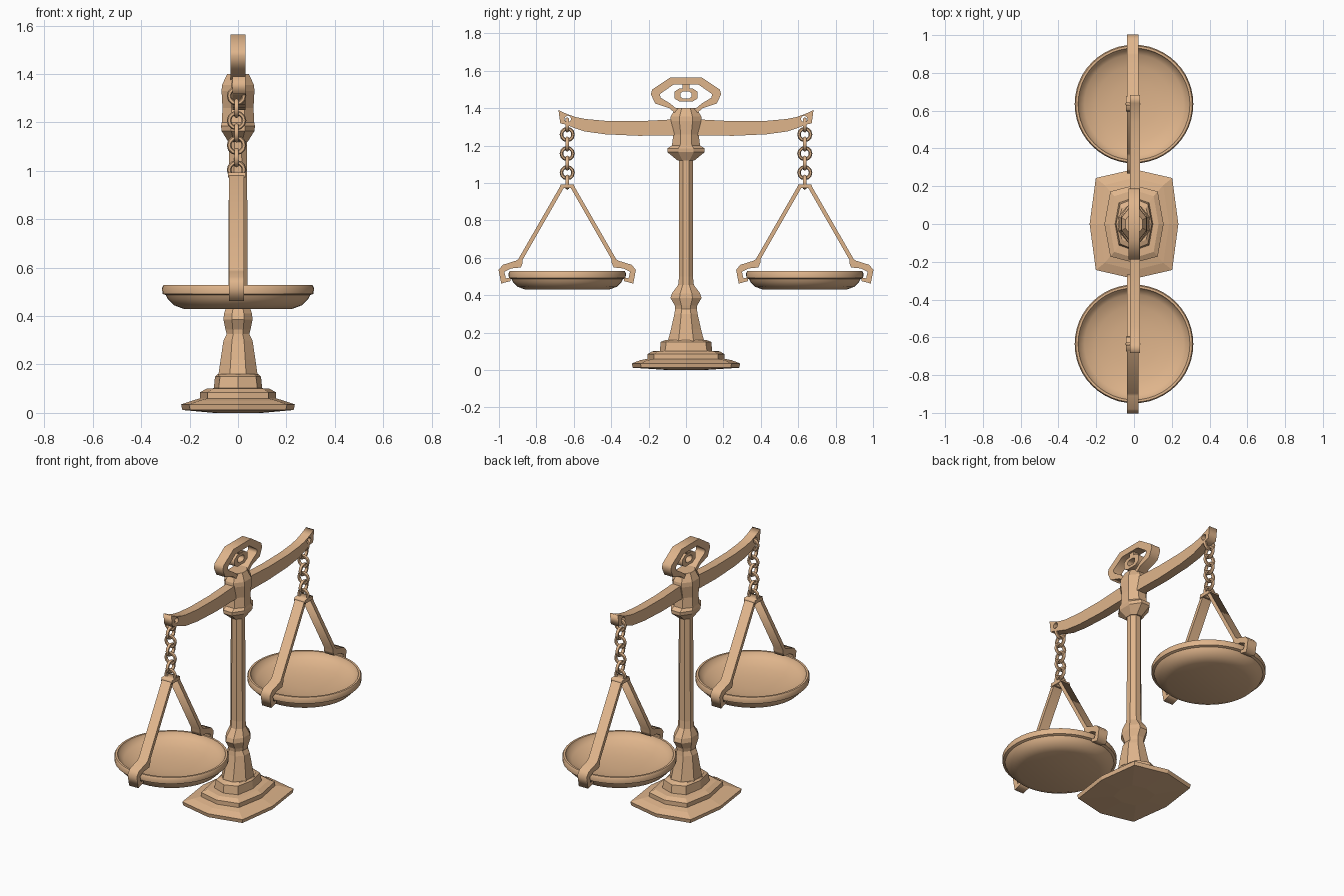
import bpy, bmesh, math
from mathutils import Matrix, Euler

if "Cube" in bpy.data.objects:
    bpy.data.objects.remove(bpy.data.objects["Cube"])

mat = bpy.data.materials.new("bronze")
mat.diffuse_color = (0.74, 0.46, 0.26, 1)
mat.use_nodes = True
mat.node_tree.nodes["Principled BSDF"].inputs["Base Color"].default_value = mat.diffuse_color
TO_YZ = Euler((math.pi / 2, 0, math.pi / 2)).to_matrix().to_4x4()


def add(name, mesh, smooth=None):
    ob = bpy.data.objects.new(name, mesh)
    bpy.context.collection.objects.link(ob)
    mesh.materials.clear()
    mesh.materials.append(mat)
    if smooth:
        bpy.ops.object.select_all(action='DESELECT')
        ob.select_set(True)
        bpy.context.view_layer.objects.active = ob
        bpy.ops.object.shade_smooth_by_angle(angle=math.radians(smooth))
    return ob


def loft(name, rows, ring, smooth=None):
    """Stack closed rings (one per row), capped at both ends."""
    bm = bmesh.new()
    loops = [[bm.verts.new(p) for p in ring(*r)] for r in rows]
    n = len(loops[0])
    for a, b in zip(loops, loops[1:]):
        for i in range(n):
            bm.faces.new((a[i], a[(i + 1) % n], b[(i + 1) % n], b[i]))
    bm.faces.new(loops[0][::-1])
    bm.faces.new(loops[-1])
    bmesh.ops.recalc_face_normals(bm, faces=bm.faces)
    me = bpy.data.meshes.new(name)
    bm.to_mesh(me)
    bm.free()
    return add(name, me, smooth)


def plate(name, outlines, half, x=0.0):
    """Extruded flat shape in the YZ plane; inner outlines become holes."""
    cu = bpy.data.curves.new(name, 'CURVE')
    cu.dimensions, cu.fill_mode, cu.extrude = '2D', 'BOTH', half
    for pts in outlines:
        sp = cu.splines.new('POLY')
        sp.points.add(len(pts) - 1)
        for p, (u, v) in zip(sp.points, pts):
            p.co = (u, v, 0, 1)
        sp.use_cyclic_u = True
    tmp = bpy.data.objects.new(name + "_curve", cu)
    bpy.context.collection.objects.link(tmp)
    dg = bpy.context.evaluated_depsgraph_get()
    me = bpy.data.meshes.new_from_object(tmp.evaluated_get(dg))
    bpy.data.objects.remove(tmp)
    me.transform(Matrix.Translation((x, 0, 0)) @ TO_YZ)
    return add(name, me)


def sym(half):
    """Close a half outline by mirroring it across y = 0."""
    return half + [(-u, v) for u, v in reversed(half) if u > 1e-6]


def cushion(z, a, b, kx, ky):
    """Eight-sided ring with bulging sides."""
    return [(x * a, y * b, z) for x, y in
            ((1, 0), (kx, ky), (0, 1), (-kx, ky), (-1, 0), (-kx, -ky), (0, -1), (kx, -ky))]


def octagon(z, a, b):
    """Eight-sided ring with flats facing the axes."""
    s = 1 / math.cos(math.pi / 8)
    return [(a * s * math.cos((i + .5) * math.pi / 4), b * s * math.sin((i + .5) * math.pi / 4), z)
            for i in range(8)]


# stepped base
loft("base", [
    (0.0, 0.10, 0.10, .8, .8), (0.012, 0.23, 0.285, .86, .84),
    (0.035, 0.235, 0.29, .86, .84), (0.052, 0.185, 0.245, .84, .84),
    (0.06, 0.157, 0.205, .8, .84), (0.085, 0.157, 0.205, .8, .84),
    (0.10, 0.13, 0.18, .8, .82), (0.102, 0.10, 0.14, .8, .8),
    (0.15, 0.095, 0.135, .78, .78), (0.16, 0.085, 0.11, .75, .75)], cushion)

# column with flared foot and knop
loft("column", [
    (0.15, 0.082, 0.098), (0.22, 0.072, 0.08), (0.30, 0.06, 0.062), (0.325, 0.047, 0.058),
    (0.345, 0.052, 0.06), (0.385, 0.06, 0.083), (0.41, 0.058, 0.075),
    (0.455, 0.042, 0.042), (0.50, 0.04, 0.037), (1.14, 0.037, 0.037)], octagon)

# head that carries the beam
loft("head", [
    (1.12, 0.04, 0.045), (1.165, 0.068, 0.10), (1.185, 0.07, 0.10), (1.20, 0.067, 0.075),
    (1.26, 0.064, 0.068), (1.33, 0.068, 0.085), (1.355, 0.066, 0.082),
    (1.40, 0.045, 0.055)], octagon)

# open finial with an eye-shaped ring hung inside it
plate("finial", [
    sym([(0, 1.36), (0.06, 1.375), (0.09, 1.40), (0.165, 1.425), (0.188, 1.475), (0.18, 1.50), (0.085, 1.563)]),
    sym([(0, 1.388), (0.055, 1.40), (0.085, 1.425), (0.135, 1.455), (0.14, 1.475), (0.065, 1.527)])], 0.03)
eye = [(0.062, 1.452), (0.062, 1.488), (0.035, 1.505)]
plate("finial_eye", [
    sym([(0.035, 1.435)] + eye),
    sym([(0.018, 1.452), (0.03, 1.462), (0.03, 1.48), (0.018, 1.488)])], 0.02)
plate("finial_eye_stem", [sym([(0.018, 1.50), (0.018, 1.535)])], 0.018)

# curved beam with a hole at each end
half_beam = [(0, 1.255), (0.10, 1.255), (0.25, 1.252), (0.43, 1.26), (0.54, 1.275), (0.60, 1.295),
             (0.64, 1.312), (0.672, 1.318), (0.682, 1.39), (0.64, 1.37), (0.59, 1.352),
             (0.54, 1.342), (0.43, 1.332), (0.25, 1.33), (0.10, 1.338)]
holes = [[(s * 0.632 + 0.018 * math.cos(i * math.pi / 4), 1.342 + 0.018 * math.sin(i * math.pi / 4))
          for i in range(8)] for s in (1, -1)]
plate("beam", [sym(half_beam)] + holes, 0.027, 0.005)


def link(name, y, z, turned):
    """One ring of the chain."""
    bm = bmesh.new()
    n, m, R, r = 12, 6, 0.031, 0.0095
    v = [[bm.verts.new(((R + r * math.cos(b)) * math.cos(a), (R + r * math.cos(b)) * math.sin(a), r * math.sin(b)))
          for b in (j * math.tau / m for j in range(m))] for a in (i * math.tau / n for i in range(n))]
    for i in range(n):
        for j in range(m):
            k, l = (i + 1) % n, (j + 1) % m
            bm.faces.new((v[i][j], v[k][j], v[k][l], v[i][l]))
    rot = Matrix.Rotation(math.pi / 2, 4, 'X') if turned else TO_YZ
    bm.transform(Matrix.Translation((-0.006, y, z)) @ rot)
    me = bpy.data.meshes.new(name)
    bm.to_mesh(me)
    bm.free()
    add(name, me, 60)


def circle(z, r):
    return [(r * math.cos(t), r * math.sin(t), z) for t in (i * math.tau / 48 for i in range(48))]


# chains, hangers and pans on both sides
PAN = [(0.43, 0.225), (0.445, 0.265), (0.47, 0.29), (0.487, 0.298), (0.492, 0.312), (0.517, 0.314),
       (0.528, 0.308), (0.528, 0.296), (0.512, 0.29), (0.492, 0.262), (0.472, 0.2), (0.46, 0.12),
       (0.456, 0.04)]
ARM = [(0.012, 0.985), (0.036, 0.985), (0.262, 0.592), (0.275, 0.584), (0.345, 0.562), (0.367, 0.535),
       (0.353, 0.462), (0.305, 0.475), (0.30, 0.495), (0.328, 0.49), (0.336, 0.525), (0.30, 0.543),
       (0.248, 0.548), (0.238, 0.572), (0.238, 0.59)]
for side, s in (("right", 1), ("left", -1)):
    y = s * 0.635
    for i in range(7):
        link(f"chain_link_{side}_{i + 1}", y, 1.31 - 0.051 * i, i % 2 == 0)
    for tag, t in (("outer", 1), ("inner", -1)):
        plate(f"hanger_arm_{side}_{tag}", [[(y + s * t * u, v) for u, v in ARM]], 0.031, -0.006)
    plate(f"hanger_cap_{side}", [[(y + u, v) for u, v in sym([(0.04, 0.972), (0.036, 0.993)])]], 0.036, -0.006)
    loft(f"pan_{side}", PAN, circle, 35).location = (0, y, 0)
